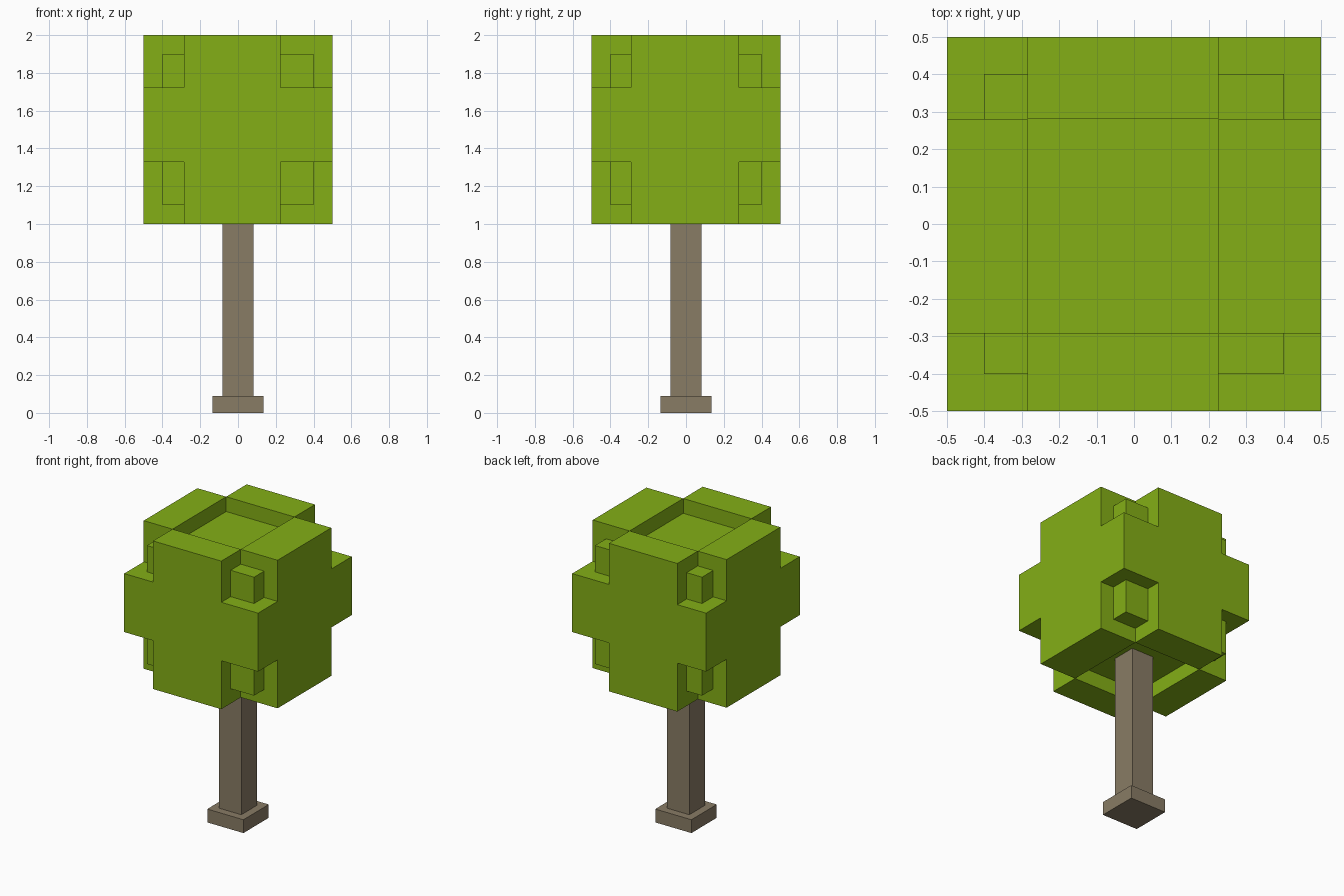
import bpy, bmesh
from mathutils import Vector

if "Cube" in bpy.data.objects:
    bpy.data.objects.remove(bpy.data.objects["Cube"])


def material(name, color):
    m = bpy.data.materials.new(name)
    m.diffuse_color = (*color, 1)
    m.use_nodes = True
    m.node_tree.nodes["Principled BSDF"].inputs["Base Color"].default_value = m.diffuse_color
    return m


LEAF = material("leaf_green", (0.23, 0.43, 0.008))
BARK = material("bark_brown", (0.25, 0.20, 0.13))


def add_object(name, bm, mat):
    mesh = bpy.data.meshes.new(name)
    bm.to_mesh(mesh)
    bm.free()
    mesh.materials.append(mat)
    ob = bpy.data.objects.new(name, mesh)
    bpy.context.collection.objects.link(ob)
    return ob


def box(name, half, z0, z1, mat):
    bm = bmesh.new()
    bmesh.ops.create_cube(bm, size=1)
    for v in bm.verts:
        v.co = Vector((v.co.x * 2 * half, v.co.y * 2 * half,
                       z0 + (v.co.z + 0.5) * (z1 - z0)))
    return add_object(name, bm, mat)


def blocks(name, cuts, filled, mat):
    """Skin of the filled cells in a 3x3x3 block with uneven cuts."""
    bm = bmesh.new()
    for i in range(27):
        cell = (i % 3, i // 3 % 3, i // 9)
        if not filled(cell):
            continue
        for axis in range(3):
            u, w = (axis + 1) % 3, (axis + 2) % 3
            for side in (0, 1):
                near = list(cell)
                near[axis] += 2 * side - 1
                if 0 <= near[axis] <= 2 and filled(near):
                    continue
                ring = [(0, 0), (1, 0), (1, 1), (0, 1)]
                if not side:
                    ring.reverse()
                verts = []
                for a, b in ring:
                    idx = list(cell)
                    idx[axis] += side
                    idx[u] += a
                    idx[w] += b
                    verts.append(bm.verts.new([cuts[k][idx[k]] for k in range(3)]))
                bm.faces.new(verts)
    bmesh.ops.remove_doubles(bm, verts=bm.verts, dist=1e-4)
    bmesh.ops.dissolve_limit(bm, angle_limit=0.01, verts=bm.verts, edges=bm.edges)
    return add_object(name, bm, mat)


# Trunk and its foot
box("trunk_foot", 0.135, 0, 0.09, BARK)
box("trunk", 0.083, 0.09, 1.1, BARK)

# Inner foliage, seen in the corner notches and top and bottom recesses
box("foliage_core", 0.4, 1.1, 1.9, LEAF)


# Outer foliage: hollow middle column, notched at all eight corners
def in_shell(c):
    column = c[0] == 1 and c[1] == 1
    corner = all(k != 1 for k in c)
    return not column and not corner


blocks("foliage_shell",
       ((-0.5, -0.285, 0.225, 0.5),
        (-0.5, -0.292, 0.281, 0.5),
        (1.0, 1.327, 1.722, 2.0)), in_shell, LEAF)
